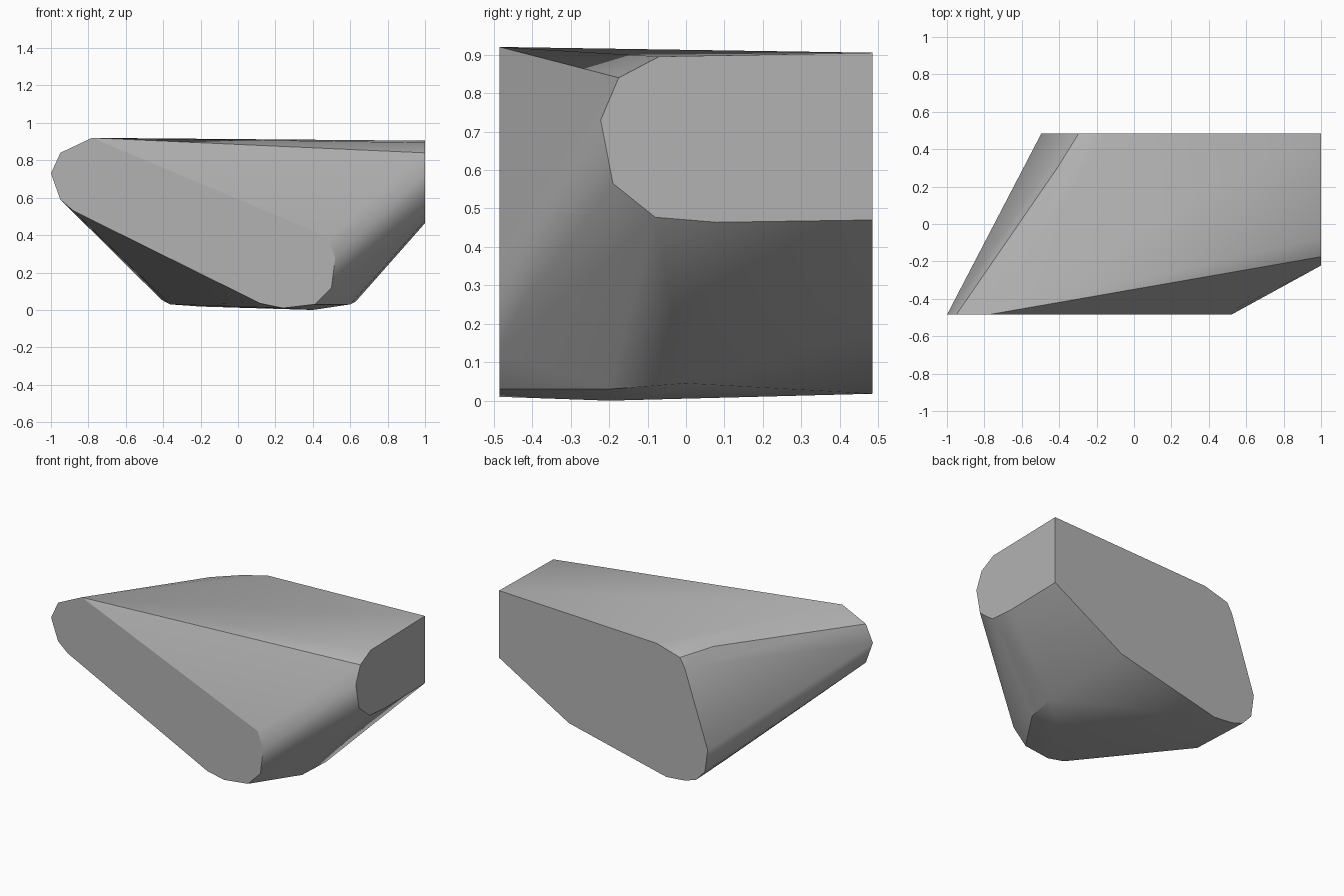
import bpy
import bmesh
import math

cube = bpy.data.objects.get("Cube")
if cube:
    bpy.data.objects.remove(cube, do_unlink=True)

HALF_DEPTH = 0.485

# One flat stone colour
stone = bpy.data.materials.new("stone_grey")
stone.use_nodes = True
colour = (0.45, 0.45, 0.45, 1.0)
stone.diffuse_color = colour
bsdf = next(n for n in stone.node_tree.nodes if n.type == 'BSDF_PRINCIPLED')
bsdf.inputs["Base Color"].default_value = colour
bsdf.inputs["Roughness"].default_value = 0.8

# Flat cut faces: front and back profiles are (x, z), the side profile is (y, z)
front_cut = [(-1, .73), (-.95, .84), (-.78, .92), (.48, .39), (.52, .28), (.5, .12),
             (.41, .03), (.24, .01), (.12, .035), (-.88, .53), (-.95, .59)]
back_cut = [(1, .905), (-.13, .865), (-.295, .818), (-.33, .76), (-.495, .27),
            (-.475, .125), (-.41, .055), (-.33, .03), (-.2, .018), (.5, .18), (1, .47)]
side_cut = [(-.07, .895), (-.175, .84), (-.222, .73), (-.19, .565), (-.08, .477), (.08, .464)]

# Rounded ridge points between the cuts
ridges = [(.63, 0, .045), (.6, -.2, .03), (.4, -.2, 0), (-.364, .134, .03),
          (-.41, .3, .85), (-.26, .4, .865)]

points = [(x, -HALF_DEPTH, z) for x, z in front_cut]
points += [(x, HALF_DEPTH, z) for x, z in back_cut]
points += [(1, y, z) for y, z in side_cut]
points += ridges

# Stretch a skin over the profiles
bm = bmesh.new()
for p in points:
    bm.verts.new(p)
hull = bmesh.ops.convex_hull(bm, input=bm.verts)
loose = [v for v in bm.verts if not v.link_faces]
bmesh.ops.delete(bm, geom=loose, context='VERTS')
bmesh.ops.dissolve_limit(bm, angle_limit=math.radians(0.5), verts=bm.verts, edges=bm.edges)
bmesh.ops.recalc_face_normals(bm, faces=bm.faces)

mesh = bpy.data.meshes.new("rock_block")
bm.to_mesh(mesh)
bm.free()
mesh.materials.append(stone)
rock = bpy.data.objects.new("rock_block", mesh)
bpy.context.collection.objects.link(rock)

# Smooth rounded ridges, crisp cut faces
bpy.ops.object.select_all(action='DESELECT')
rock.select_set(True)
bpy.context.view_layer.objects.active = rock
bpy.ops.object.shade_smooth_by_angle(angle=math.radians(32))

# Keep the flat cuts crisp all the way round
for poly in mesh.polygons:
    c, n = poly.center, poly.normal
    if max(abs(n.x), abs(n.y)) > 0.999:
        poly.use_smooth = False
